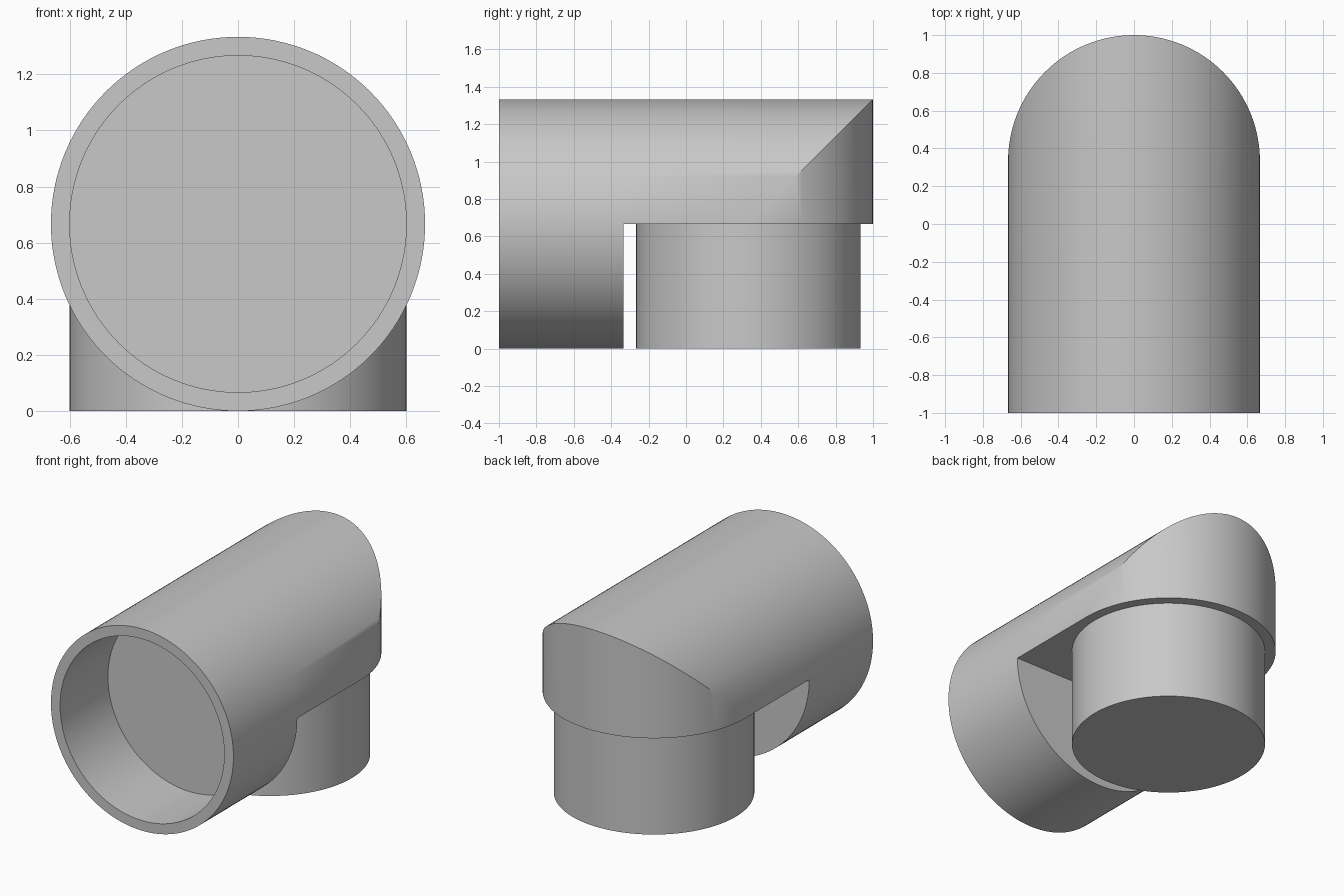
import bpy, bmesh
from math import sin, cos, pi, radians

cube = bpy.data.objects.get("Cube")
if cube:
    bpy.data.objects.remove(cube)

R = 2 / 3          # outer radius of the elbow
r = 0.6            # radius of socket bore and spigot
FRONT, STEP, BEND = -1.0, -1 / 3, 1 / 3   # y of mouth, underside step, spigot axis
BORE_END = -0.5
N = 128            # segments round (multiple of 4)

grey = bpy.data.materials.new("plain grey")
grey.use_nodes = True
colour = (0.58, 0.58, 0.58, 1)
grey.diffuse_color = colour
grey.node_tree.nodes["Principled BSDF"].inputs["Base Color"].default_value = colour


def finish(bm, name):
    bmesh.ops.remove_doubles(bm, verts=bm.verts, dist=1e-5)
    bmesh.ops.recalc_face_normals(bm, faces=bm.faces)
    mesh = bpy.data.meshes.new(name)
    bm.to_mesh(mesh)
    bm.free()
    mesh.materials.append(grey)
    obj = bpy.data.objects.new(name, mesh)
    bpy.context.collection.objects.link(obj)
    bpy.ops.object.select_all(action='DESELECT')
    obj.select_set(True)
    bpy.context.view_layer.objects.active = obj
    bpy.ops.object.shade_smooth_by_angle(angle=radians(30))
    return obj


def bridge(bm, a, b, closed=True):
    for i in range(len(a) if closed else len(a) - 1):
        j = (i + 1) % len(a)
        bm.faces.new((a[i], a[j], b[j], b[i]))


# Elbow body: horizontal socket tube mitred into a vertical half-round back
bm = bmesh.new()
# angles start at the +x side and run over the top
angles = [2 * pi * i / N for i in range(N)]


def ring(radius, y):
    return [bm.verts.new((radius * cos(a), y, R + radius * sin(a))) for a in angles]


mouth, step = ring(R, FRONT), ring(R, STEP)
lip, bore_end = ring(r, FRONT), ring(r, BORE_END)
bridge(bm, mouth, step)
bridge(bm, mouth, lip)
bridge(bm, lip, bore_end)
bm.faces.new(bore_end)

# upper half continues to the mitre, then drops down the rounded back
half = N // 2
upper = angles[:half + 1]
mitre = [bm.verts.new((R * cos(a), BEND + R * sin(a), R + R * sin(a))) for a in upper]
rim = [mitre[0]]
rim += [bm.verts.new((R * cos(a), BEND + R * sin(a), R)) for a in upper[1:-1]]
rim.append(mitre[-1])
bridge(bm, step[:half + 1], mitre, closed=False)
for i in range(half):
    corners = list(dict.fromkeys((mitre[i], mitre[i + 1], rim[i + 1], rim[i])))
    bm.faces.new(corners)

# flat underside and the half-disc wall behind the socket
bm.faces.new(rim + [step[half], step[0]])
bm.faces.new(step[half:] + [step[0]])
finish(bm, "elbow_body")

# Spigot: solid round plug under the bend
bm = bmesh.new()
height = R + 0.03
bmesh.ops.create_cone(bm, cap_ends=True, segments=N, radius1=r, radius2=r, depth=height)
bmesh.ops.translate(bm, verts=bm.verts, vec=(0, BEND, height / 2))
finish(bm, "spigot")
